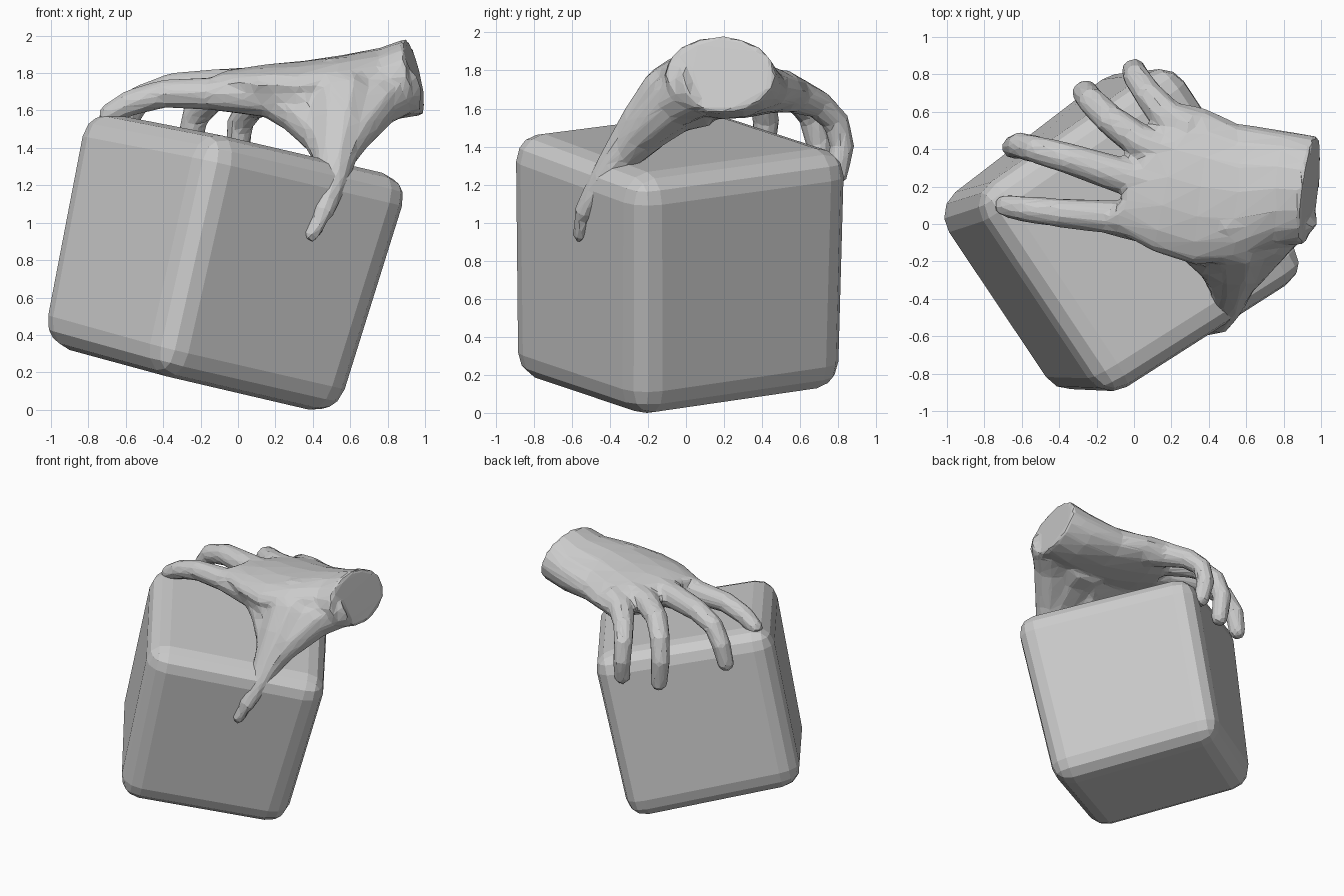
import bpy, bmesh, math
from mathutils import Vector as V

if "Cube" in bpy.data.objects:
    bpy.data.objects.remove(bpy.data.objects["Cube"])


def loft(bm, rings):
    """Skin a list of equal-length point rings and cap both ends."""
    vs = [[bm.verts.new(p) for p in r] for r in rings]
    n = len(vs[0])
    faces = [bm.faces.new(vs[0]), bm.faces.new(vs[-1])]
    for a, b in zip(vs, vs[1:]):
        for i in range(n):
            j = (i + 1) % n
            faces.append(bm.faces.new((a[i], a[j], b[j], b[i])))
    bmesh.ops.recalc_face_normals(bm, faces=faces)


def oval(c, u, w, n):
    c, u, w = V(c), V(u), V(w)
    return [c + u * math.cos(2 * math.pi * i / n) + w * math.sin(2 * math.pi * i / n)
            for i in range(n)]


def digit(bm, path, n=10, side=(0, 1, 0), flat=1.0, fat=1.0):
    """Tapered tube through (x, y, z, radius) points with a rounded tip."""
    pts = [V(p[:3]) for p in path]
    rad = [p[3] * fat for p in path]
    end = (pts[-1] - pts[-2]).normalized()
    pts.append(pts[-1] + end * rad[-1] * 0.6)
    rad.append(rad[-1] * 0.6)
    rings, u = [], V(side)
    for i, p in enumerate(pts):
        t = (pts[min(i + 1, len(pts) - 1)] - pts[max(i - 1, 0)]).normalized()
        u = (u - t * u.dot(t)).normalized()
        rings.append(oval(p, u * rad[i], t.cross(u) * rad[i] * flat, n))
    loft(bm, rings)


def finish(bm, name):
    me = bpy.data.meshes.new(name)
    bm.to_mesh(me)
    bm.free()
    ob = bpy.data.objects.new(name, me)
    bpy.context.collection.objects.link(ob)
    return ob


# Rounded, tilted block: bottom corners then top corners
low = [(.58, -.25, -.05), (-.09, .86, .11), (-1.1, .07, .37), (-.42, -.94, .18)]
top = [(.98, -.25, 1.22), (.22, .89, 1.38), (-.86, .15, 1.62), (-.13, -.95, 1.48)]
bm = bmesh.new()
a = [bm.verts.new(p) for p in low]
b = [bm.verts.new(p) for p in top]
bm.faces.new(a)
bm.faces.new(b)
for i in range(4):
    j = (i + 1) % 4
    bm.faces.new((a[i], a[j], b[j], b[i]))
bmesh.ops.recalc_face_normals(bm, faces=bm.faces[:])
bmesh.ops.bevel(bm, geom=bm.edges[:], offset=0.15, segments=3, profile=0.5,
                affect='EDGES')
lift = min(v.co.z for v in bm.verts)
for v in bm.verts:
    v.co.z -= lift * max(0, 1 - v.co.z / 1.2)
finish(bm, "rounded_block")

# Wrist and palm
bm = bmesh.new()
loft(bm, [oval(c, u, w, 16) for c, u, w in [
    ((.945, .18, 1.78), (.035, .29, 0), (-.045, 0, .205)),
    ((.78, .19, 1.74), (.02, .31, -.01), (-.02, 0, .195)),
    ((.55, .17, 1.72), (0, .37, -.02), (0, 0, .175)),
    ((.35, .2, 1.71), (.03, .42, -.02), (0, 0, .155)),
    ((.18, .25, 1.71), (.08, .4, -.03), (0, 0, .135)),
    ((.02, .30, 1.71), (.16, .31, -.04), (0, 0, .1))]])

# Four fingers reaching over the far edge
fingers = [
    [(.4, -.06, 1.65, .14), (.15, -.01, 1.68, .1), (-.15, .04, 1.69, .075),
     (-.4, .06, 1.69, .065), (-.58, .08, 1.64, .06), (-.70, .1, 1.57, .05)],
    [(.15, .2, 1.72, .1), (-.1, .27, 1.73, .08), (-.35, .35, 1.72, .07),
     (-.53, .4, 1.66, .063), (-.61, .42, 1.54, .06), (-.65, .41, 1.38, .052)],
    [(.2, .38, 1.71, .1), (.03, .44, 1.71, .08), (-.13, .56, 1.68, .07),
     (-.23, .66, 1.57, .063), (-.26, .7, 1.42, .06), (-.24, .69, 1.22, .052)],
    [(.3, .5, 1.69, .1), (.17, .58, 1.67, .08), (.07, .7, 1.62, .065),
     (.01, .79, 1.53, .06), (0, .82, 1.4, .056), (.02, .79, 1.24, .05)],
]
for path in fingers:
    digit(bm, path, fat=1.2)

# Thumb pressing on the near side
digit(bm, [(.56, .06, 1.70, .25), (.55, -.1, 1.63, .22), (.54, -.22, 1.5, .17),
           (.52, -.33, 1.37, .125), (.5, -.44, 1.22, .09), (.45, -.54, 1.05, .062),
           (.44, -.545, 1.03, .05), (.39, -.56, .93, .045)],
      side=(1, 0, 0), flat=.85)

# Webs joining the thumb to the index finger and to the wrist
digit(bm, [(.15, 0, 1.66, .09), (.32, -.1, 1.58, .11), (.45, -.22, 1.46, .11),
           (.5, -.36, 1.32, .08)])
digit(bm, [(.87, .1, 1.73, .16), (.72, -.06, 1.64, .15), (.6, -.25, 1.46, .11),
           (.53, -.36, 1.32, .08)])

# Fuse the hand into one skin and reduce it to facets
hand = finish(bm, "hand")
m = hand.modifiers.new("fuse", 'REMESH')
m.mode = 'VOXEL'
m.voxel_size = 0.018
m = hand.modifiers.new("relax", 'SMOOTH')
m.factor = 0.5
m.iterations = 6
m = hand.modifiers.new("facet", 'DECIMATE')
m.ratio = 0.06
